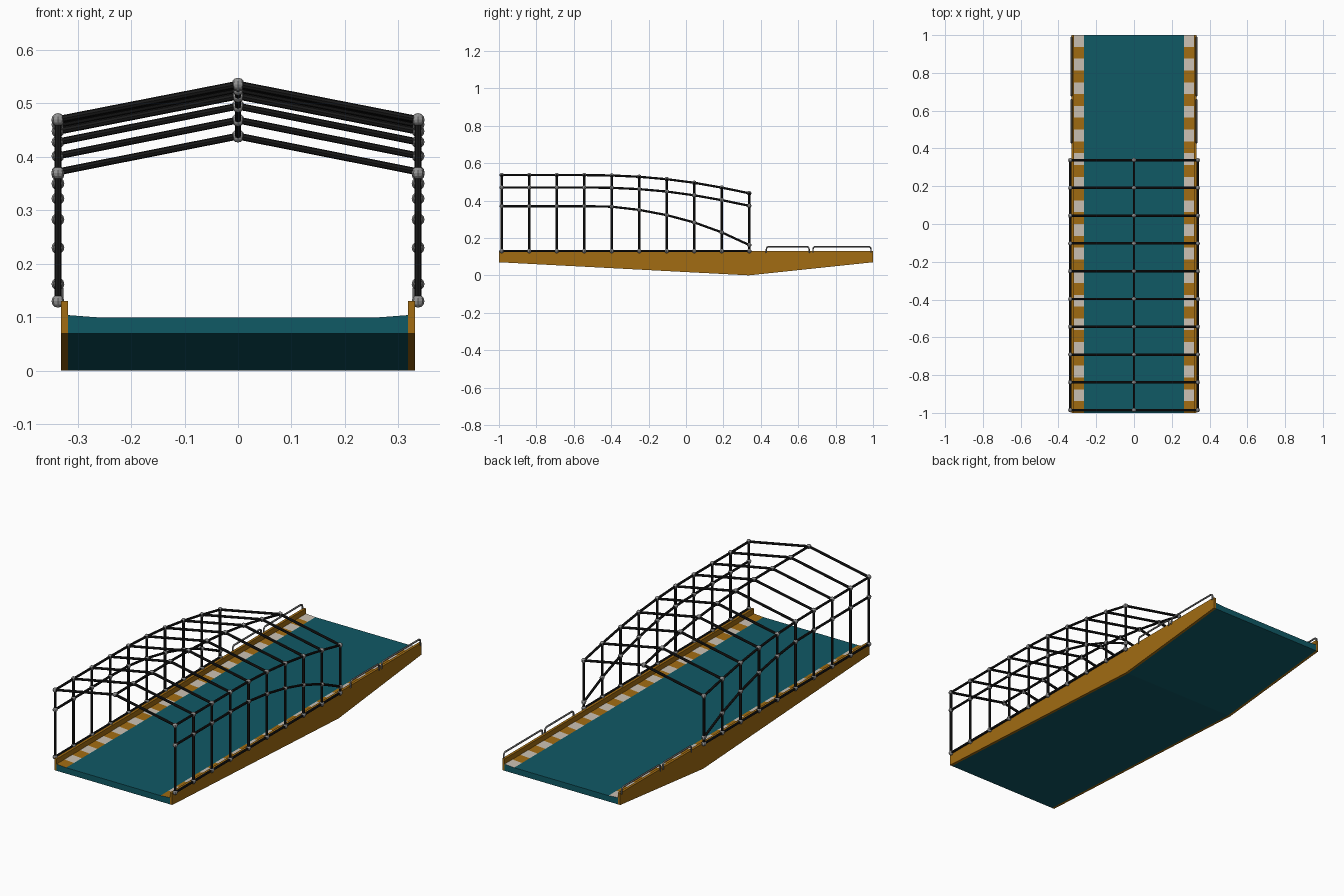
import bpy, bmesh, math
from mathutils import Vector, Matrix

if "Cube" in bpy.data.objects:
    bpy.data.objects.remove(bpy.data.objects["Cube"])


def mat(name, rgb):
    m = bpy.data.materials.new(name)
    m.diffuse_color = (*rgb, 1)
    m.use_nodes = True
    m.node_tree.nodes["Principled BSDF"].inputs["Base Color"].default_value = m.diffuse_color
    return m


TEAL = mat("teal", (0.005, 0.1, 0.13))
OCHRE = mat("ochre", (0.36, 0.15, 0.006))
PALE = mat("pale_stripe", (0.6, 0.53, 0.45))
BLACK = mat("black_tube", (0.01, 0.01, 0.01))
JOINT = mat("joint_grey", (0.3, 0.3, 0.3))
RAIL = mat("rail_grey", (0.15, 0.15, 0.15))


def finish(name, bm, *mats):
    me = bpy.data.meshes.new(name)
    bm.to_mesh(me)
    bm.free()
    for m in mats:
        me.materials.append(m)
    ob = bpy.data.objects.new(name, me)
    bpy.context.collection.objects.link(ob)
    return ob


# Deck: striped top edges, keel-shaped underside
KNEE = 0.335
bm = bmesh.new()
section = [(-0.318, 0.104), (-0.265, 0.1), (0.265, 0.1), (0.318, 0.104)]
N = 32
rows = [[bm.verts.new((x, -1 + 2 * i / N, z)) for x, z in section] for i in range(N + 1)]
for i in range(N):
    for k in range(3):
        f = bm.faces.new((rows[i][k], rows[i][k + 1], rows[i + 1][k + 1], rows[i + 1][k]))
        f.material_index = 0 if k == 1 else 1 + i % 2
low = [[bm.verts.new((x, y, z)) for x in (-0.318, 0.318)]
       for y, z in ((-1, 0.07), (KNEE, 0.0), (1, 0.07))]
for a, b in zip(low, low[1:]):
    bm.faces.new((a[0], b[0], b[1], a[1]))
bm.faces.new((low[0][0], low[0][1], *reversed(rows[0])))
bm.faces.new((low[2][1], low[2][0], *rows[N]))
for k, s in ((0, 0), (3, 1)):
    loop = [r[k] for r in rows] + [low[2][s], low[1][s], low[0][s]]
    bm.faces.new(loop if s == 1 else loop[::-1])
bmesh.ops.recalc_face_normals(bm, faces=bm.faces)
finish("deck", bm, TEAL, OCHRE, PALE)

# Side beams
for side, s in (("left", -1), ("right", 1)):
    bm = bmesh.new()
    prof = [(-1, 0.07), (KNEE, 0.0), (1, 0.07), (1, 0.13), (-1, 0.13)]
    f = bm.faces.new([bm.verts.new((s * 0.318, y, z)) for y, z in prof])
    ext = bmesh.ops.extrude_face_region(bm, geom=[f])["geom"]
    bmesh.ops.translate(bm, vec=(s * 0.013, 0, 0),
                        verts=[g for g in ext if isinstance(g, bmesh.types.BMVert)])
    bmesh.ops.recalc_face_normals(bm, faces=bm.faces)
    finish(side + "_beam", bm, OCHRE)


def tube(bm, a, b, r=0.0065):
    d = b - a
    m = Matrix.Translation((a + b) / 2) @ d.to_track_quat('Z', 'Y').to_matrix().to_4x4()
    bmesh.ops.create_cone(bm, cap_ends=True, segments=8, radius1=r, radius2=r,
                          depth=d.length, matrix=m)


# Canopy frame: node order is base, middle, eave, ridge, eave, middle, base
mid = [0.37, 0.37, 0.37, 0.37, 0.367, 0.35, 0.322, 0.283, 0.23, 0.162]
eave = [0.47, 0.47, 0.47, 0.47, 0.468, 0.461, 0.448, 0.428, 0.402, 0.372]
ridge = [0.536, 0.536, 0.536, 0.536, 0.534, 0.527, 0.514, 0.495, 0.469, 0.439]
X = 0.337
frames = []
for i, (m, e, r) in enumerate(zip(mid, eave, ridge)):
    y = -0.985 + 0.147 * i
    frames.append([Vector((x, y, z)) for x, z in
                   ((-X, 0.13), (-X, m), (-X, e), (0, r), (X, e), (X, m), (X, 0.13))])
hoops, purlins, joints = bmesh.new(), bmesh.new(), bmesh.new()
for fr in frames:
    for a, b in zip(fr, fr[1:]):
        tube(hoops, a, b)
    for p in fr:
        bmesh.ops.create_uvsphere(joints, u_segments=8, v_segments=6, radius=0.012,
                                  matrix=Matrix.Translation(p))
for f1, f2 in zip(frames, frames[1:]):
    for a, b in zip(f1, f2):
        tube(purlins, a, b, 0.006)
finish("canopy_hoops", hoops, BLACK)
finish("canopy_purlins", purlins, BLACK)
finish("canopy_joints", joints, JOINT)

# Low handrails with rounded corners
for side, s in (("left", -1), ("right", 1)):
    for n, (y0, y1) in enumerate(((0.43, 0.658), (0.679, 0.989))):
        top, rad = 0.154, 0.014
        pts = [(y0, 0.12)]
        for c, start in ((y0 + rad, math.pi), (y1 - rad, math.pi / 2)):
            for k in range(5):
                t = start - k * math.pi / 8
                pts.append((c + rad * math.cos(t), top - rad + rad * math.sin(t)))
        pts.append((y1, 0.12))
        cu = bpy.data.curves.new("handrail", 'CURVE')
        cu.dimensions = '3D'
        cu.bevel_depth = 0.0045
        cu.bevel_resolution = 1
        cu.use_fill_caps = True
        sp = cu.splines.new('POLY')
        sp.points.add(len(pts) - 1)
        for p, (y, z) in zip(sp.points, pts):
            p.co = (s * 0.331, y, z, 1)
        cu.materials.append(RAIL)
        ob = bpy.data.objects.new(f"{side}_handrail_{n + 1}", cu)
        bpy.context.collection.objects.link(ob)
